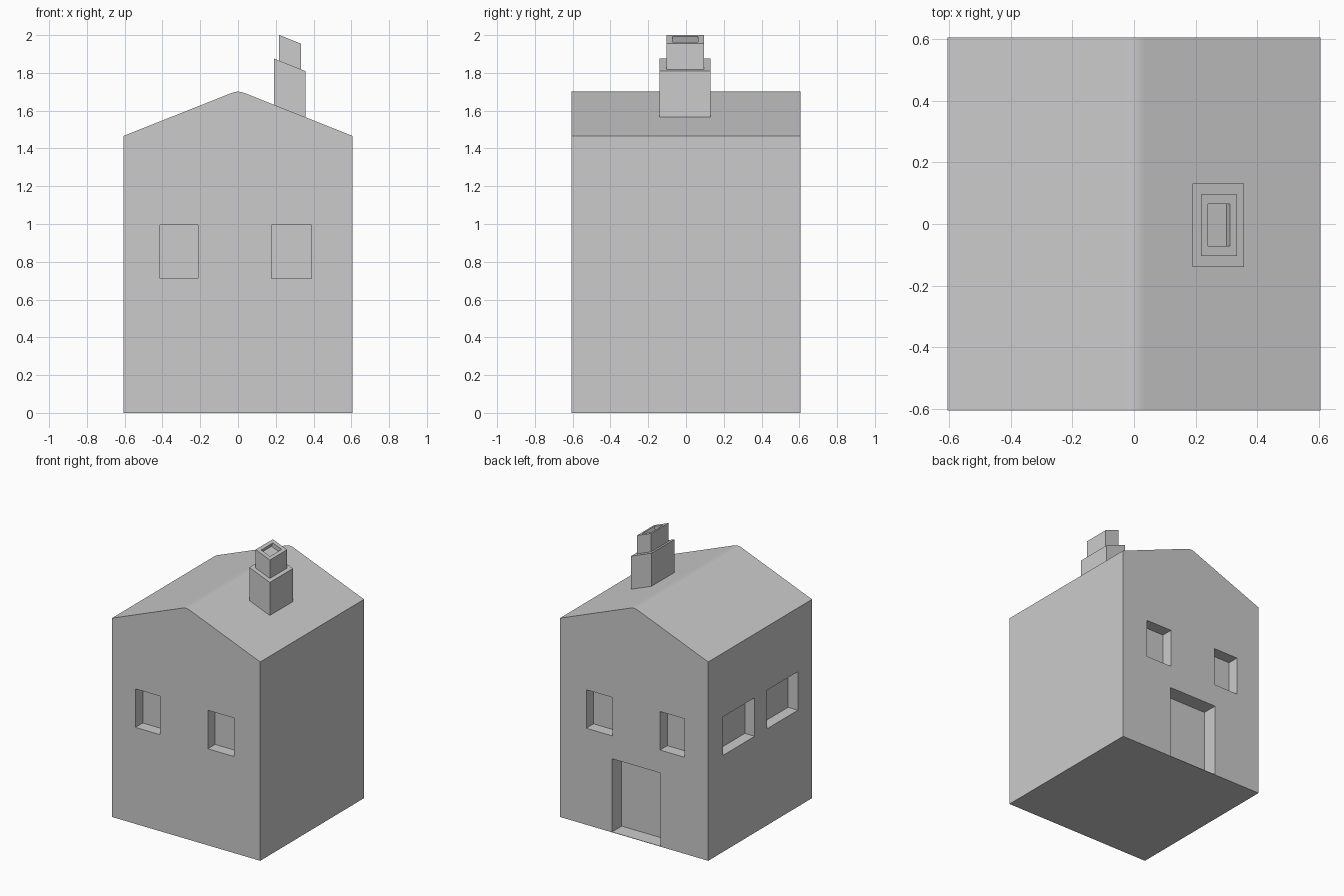
import bpy, bmesh
from math import radians

if "Cube" in bpy.data.objects:
    bpy.data.objects.remove(bpy.data.objects["Cube"])

HALF, EAVES, PITCH = 0.605, 1.467, 0.397   # wall half width, eaves height, roof slope


def roof_z(x):
    return EAVES + PITCH * (HALF - x)


def make_object(name, bm):
    bmesh.ops.recalc_face_normals(bm, faces=bm.faces)
    mesh = bpy.data.meshes.new(name)
    bm.to_mesh(mesh)
    bm.free()
    ob = bpy.data.objects.new(name, mesh)
    bpy.context.collection.objects.link(ob)
    return ob


def box(name, x, y, z):
    bm = bmesh.new()
    bmesh.ops.create_cube(bm, size=1)
    for v in bm.verts:
        v.co = [lo + (c + 0.5) * (hi - lo) for c, (lo, hi) in zip(v.co, (x, y, z))]
    return make_object(name, bm)


# House body: gable profile with a softly rounded ridge, extruded front to back
right = [(HALF, 0), (HALF, EAVES), (0.035, 1.693), (0.018, 1.699)]
profile = right + [(0, 1.701)] + [(-x, z) for x, z in reversed(right)]
bm = bmesh.new()
gable = bm.faces.new([bm.verts.new((x, -HALF, z)) for x, z in profile])
ext = bmesh.ops.extrude_face_region(bm, geom=[gable])
bmesh.ops.translate(bm, vec=(0, 2 * HALF, 0),
                    verts=[g for g in ext["geom"] if isinstance(g, bmesh.types.BMVert)])
house = make_object("house", bm)

# Recesses: two windows front, back and left, plus the back door
OUT, WIN_Z = HALF + 0.1, (0.712, 0.996)
cutters = []
for x in ((-0.413, -0.212), (0.177, 0.39)):
    cutters.append(box("front_window_cutter", x, (-OUT, -HALF + 0.085), WIN_Z))
    cutters.append(box("back_window_cutter", x, (HALF - 0.085, OUT), WIN_Z))
for y in ((0.064, 0.43), (-0.44, -0.082)):
    cutters.append(box("left_window_cutter", (-OUT, -HALF + 0.08), y, WIN_Z))
cutters.append(box("door_cutter", (-0.217, 0.18), (HALF - 0.113, OUT), (0.003, 0.543)))

bpy.context.view_layer.objects.active = house
for c in cutters:
    c.hide_render = True
    mod = house.modifiers.new("recess", 'BOOLEAN')
    mod.operation, mod.solver, mod.object = 'DIFFERENCE', 'EXACT', c
    bpy.ops.object.modifier_apply(modifier=mod.name)
    bpy.data.objects.remove(c)

# Smooth ridge, flat faces elsewhere
bpy.ops.object.select_all(action='DESELECT')
house.select_set(True)
bpy.ops.object.shade_smooth_by_angle(angle=radians(20))
house.modifiers.new("flat_faces", 'WEIGHTED_NORMAL').keep_sharp = True

# Chimney: rectangular rings parallel to the roof slope (x0, x1, y0, y1, height above roof)
rings = [
    (0.19, 0.357, -0.139, 0.131, -0.005),
    (0.19, 0.357, -0.139, 0.131, 0.244),
    (0.217, 0.333, -0.104, 0.096, 0.244),
    (0.217, 0.333, -0.104, 0.096, 0.38),
    (0.24, 0.311, -0.071, 0.064, 0.38),
    (0.229, 0.30, -0.071, 0.064, 0.348),
]
bm = bmesh.new()
loops = [[bm.verts.new((x, y, roof_z(x) + h))
          for x, y in ((x0, y0), (x1, y0), (x1, y1), (x0, y1))]
         for x0, x1, y0, y1, h in rings]
for a, b in zip(loops, loops[1:]):
    for i in range(4):
        j = (i + 1) % 4
        bm.faces.new((a[i], a[j], b[j], b[i]))
bm.faces.new(loops[0])
bm.faces.new(loops[-1])
make_object("chimney", bm)
